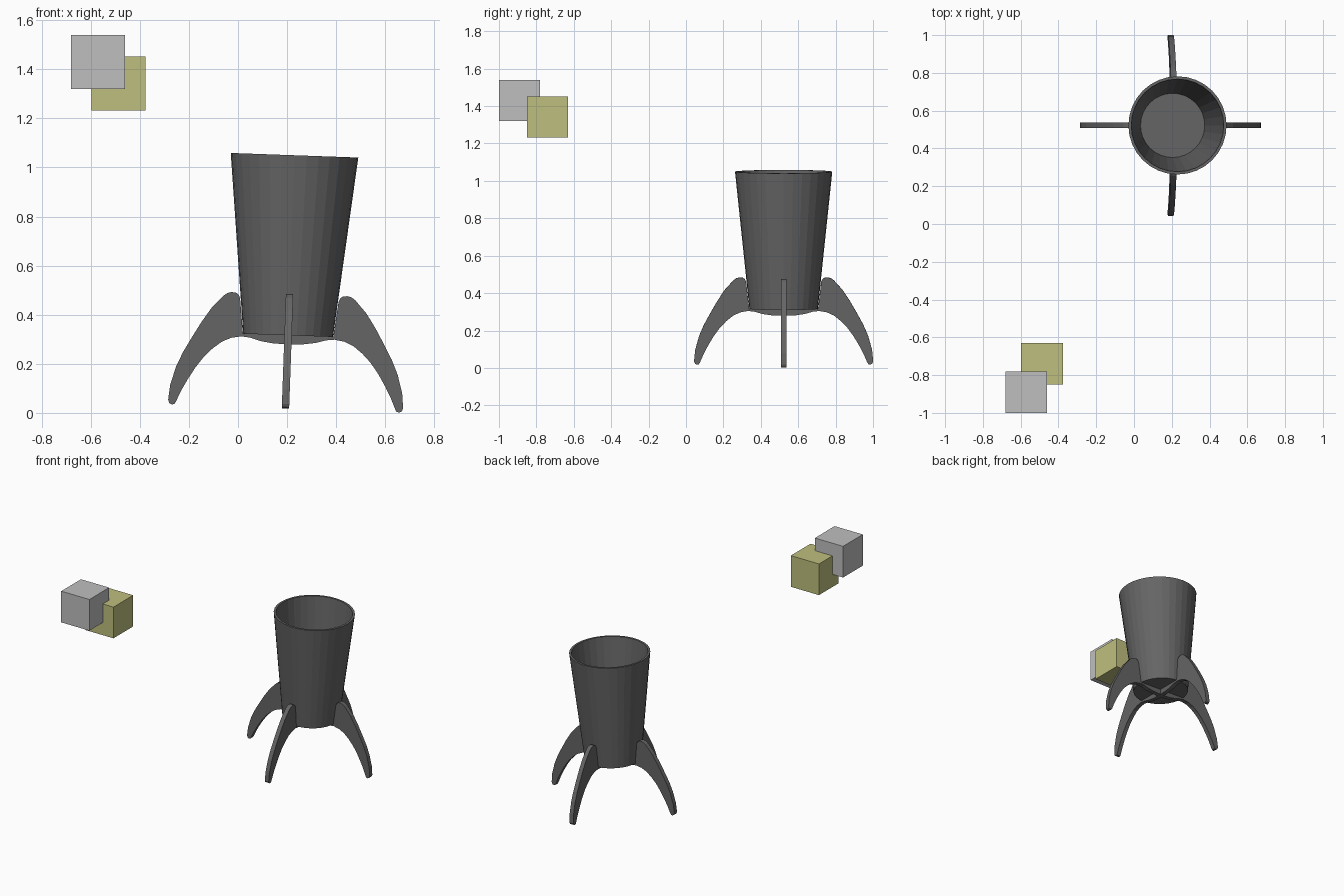
import bpy, bmesh, math
from mathutils import Matrix

old = bpy.data.objects.get("Cube")
if old:
    bpy.data.objects.remove(old)


def material(name, rgb):
    m = bpy.data.materials.new(name)
    m.use_nodes = True
    m.diffuse_color = (*rgb, 1)
    m.node_tree.nodes["Principled BSDF"].inputs["Base Color"].default_value = (*rgb, 1)
    return m


charcoal = material("charcoal", (0.13, 0.13, 0.13))
silver = material("light grey", (0.52, 0.52, 0.52))
khaki = material("pale yellow", (0.52, 0.52, 0.21))


def finish(name, bm, mat, matrix):
    bmesh.ops.recalc_face_normals(bm, faces=bm.faces)
    mesh = bpy.data.meshes.new(name)
    bm.to_mesh(mesh)
    bm.free()
    mesh.materials.append(mat)
    ob = bpy.data.objects.new(name, mesh)
    bpy.context.collection.objects.link(ob)
    ob.matrix_world = matrix
    return ob


# The whole cup leans slightly towards +x
lean = Matrix.Translation((0.204, 0.522, 0.316)) @ Matrix.Rotation(math.radians(2.05), 4, 'Y')

# Hollow tapered cup, lathed from its wall section
section = [(0, 0), (0.183, 0), (0.26, 0.734), (0.245, 0.734), (0.17, 0.015), (0, 0.015)]
bm = bmesh.new()
verts = [bm.verts.new((r, 0, z)) for r, z in section]
edges = [bm.edges.new(pair) for pair in zip(verts, verts[1:])]
bmesh.ops.spin(bm, geom=verts + edges, cent=(0, 0, 0), axis=(0, 0, 1),
               angle=math.tau, steps=32)
bmesh.ops.remove_doubles(bm, verts=bm.verts, dist=0.0005)
finish("cup", bm, charcoal, lean)

# Half outline of a fin: under-beam, inner curve, foot, outer curve, top
outline = [(0, -0.037), (0.06, -0.035), (0.114, -0.027), (0.155, -0.015), (0.19, -0.011),
           (0.23, -0.018), (0.268, -0.035), (0.305, -0.064), (0.34, -0.1), (0.373, -0.145),
           (0.402, -0.193), (0.427, -0.24), (0.447, -0.286), (0.453, -0.296), (0.463, -0.2985),
           (0.474, -0.293), (0.479, -0.28), (0.473, -0.22), (0.452, -0.145), (0.426, -0.085),
           (0.393, -0.025), (0.355, 0.041), (0.316, 0.1), (0.268, 0.153), (0.252, 0.164),
           (0.236, 0.168), (0.218, 0.166), (0.207, 0.158), (0.201, 0.145), (0.184, 0), (0, 0)]
thickness = 0.03
for i, name in enumerate(["left_fin", "back_fin", "right_fin", "front_fin"]):
    bm = bmesh.new()
    face = bm.faces.new([bm.verts.new((r, -thickness / 2, z)) for r, z in outline])
    side = bmesh.ops.extrude_face_region(bm, geom=[face])
    moved = [g for g in side["geom"] if isinstance(g, bmesh.types.BMVert)]
    bmesh.ops.translate(bm, verts=moved, vec=(0, thickness, 0))
    finish(name, bm, charcoal, lean @ Matrix.Rotation(i * math.pi / 2, 4, 'Z'))

# Two overlapping floating cubes
for name, mat, centre in [("grey_cube", silver, (-0.57, -0.89, 1.43)),
                          ("yellow_cube", khaki, (-0.487, -0.74, 1.341))]:
    bm = bmesh.new()
    bmesh.ops.create_cube(bm, size=0.22)
    finish(name, bm, mat, Matrix.Translation(centre))
